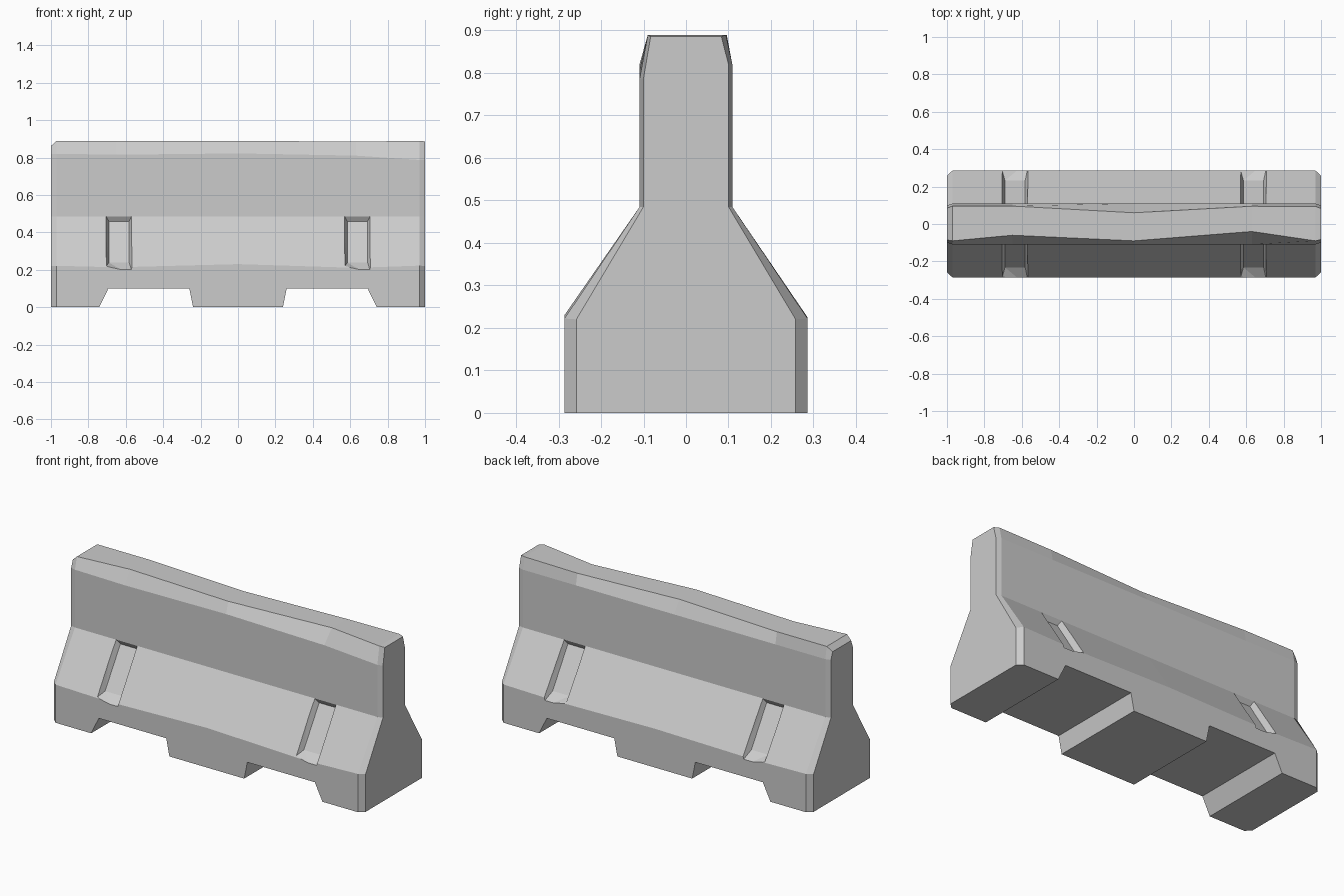
import bpy, bmesh

if "Cube" in bpy.data.objects:
    bpy.data.objects.remove(bpy.data.objects["Cube"])

# Stations along the length: x, base half-width, wall half-width, top height,
# then for front and back: (toe height, shoulder height, top edge offset)
STATIONS = [
    (-1.00, 0.258, 0.100, 0.862, (0.220, 0.820, 0.085), (0.220, 0.820, 0.085)),
    (-0.97, 0.286, 0.109, 0.889, (0.221, 0.820, 0.090), (0.222, 0.820, 0.096)),
    (-0.65, 0.286, 0.109, 0.889, (0.213, 0.815, 0.060), (0.215, 0.820, 0.096)),
    (0.00, 0.286, 0.109, 0.889, (0.230, 0.822, 0.090), (0.225, 0.820, 0.060)),
    (0.63, 0.286, 0.109, 0.885, (0.210, 0.810, 0.040), (0.215, 0.820, 0.095)),
    (0.97, 0.286, 0.109, 0.889, (0.222, 0.787, 0.090), (0.222, 0.820, 0.094)),
    (1.00, 0.258, 0.100, 0.886, (0.220, 0.787, 0.083), (0.220, 0.820, 0.083)),
]


def make_object(name, bm):
    bmesh.ops.recalc_face_normals(bm, faces=bm.faces)
    mesh = bpy.data.meshes.new(name)
    bm.to_mesh(mesh)
    bm.free()
    ob = bpy.data.objects.new(name, mesh)
    bpy.context.collection.objects.link(ob)
    return ob


def hull(name, points):
    bm = bmesh.new()
    for p in points:
        bm.verts.new(p)
    bmesh.ops.convex_hull(bm, input=bm.verts)
    return make_object(name, bm)


def half_section(x, base, wall, top, side, s):
    toe, shoulder, edge = side
    return [(x, s * y, z) for y, z in
            ((base, 0), (base, toe), (wall, 0.485), (wall, shoulder), (edge, top))]


# Barrier body: lofted stepped profile
bm = bmesh.new()
rings = []
for x, base, wall, top, front, back in STATIONS:
    pts = half_section(x, base, wall, top, front, -1)
    pts += half_section(x, base, wall, top, back, 1)[::-1]
    rings.append([bm.verts.new(p) for p in pts])
for a, b in zip(rings, rings[1:]):
    for i in range(len(a)):
        j = (i + 1) % len(a)
        bm.faces.new((a[i], a[j], b[j], b[i]))
bm.faces.new(rings[0])
bm.faces.new(rings[-1])
barrier = make_object("concrete_barrier", bm)

cutters = []
for sx in (-1, 1):
    # Drainage and forklift openings under the base
    outline = ((0.235, -0.025), (0.26, 0.10), (0.693, 0.10), (0.754, -0.025))
    cutters.append(hull("base_opening_cutter",
                        [(sx * x, y, z) for x, z in outline for y in (-0.5, 0.5)]))
    # Tapered recesses in the sloped sides
    for sy in (-1, 1):
        x0, x1 = (-0.705, -0.57) if sx < 0 else (0.57, 0.705)
        pts = []
        for xs, inset, low in ((x0, 0.015, 0.218), (x1, -0.012, 0.20)):
            for inner, surf in (((0.092, 0.458), (0.109, 0.485)),
                                ((0.232, 0.238), (0.287, low))):
                pts.append((xs + inset, sy * inner[0], inner[1]))
                pts.append((xs - inset, sy * (2 * surf[0] - inner[0]),
                            2 * surf[1] - inner[1]))
        cutters.append(hull("side_recess_cutter", pts))

# Carve openings and recesses, then drop the cutters
for c in cutters:
    c.hide_render = True
    mod = barrier.modifiers.new("cut", 'BOOLEAN')
    mod.operation = 'DIFFERENCE'
    mod.solver = 'EXACT'
    mod.object = c
bpy.context.view_layer.objects.active = barrier
barrier.select_set(True)
for mod in list(barrier.modifiers):
    bpy.ops.object.modifier_apply(modifier=mod.name)
for c in cutters:
    bpy.data.objects.remove(c)
